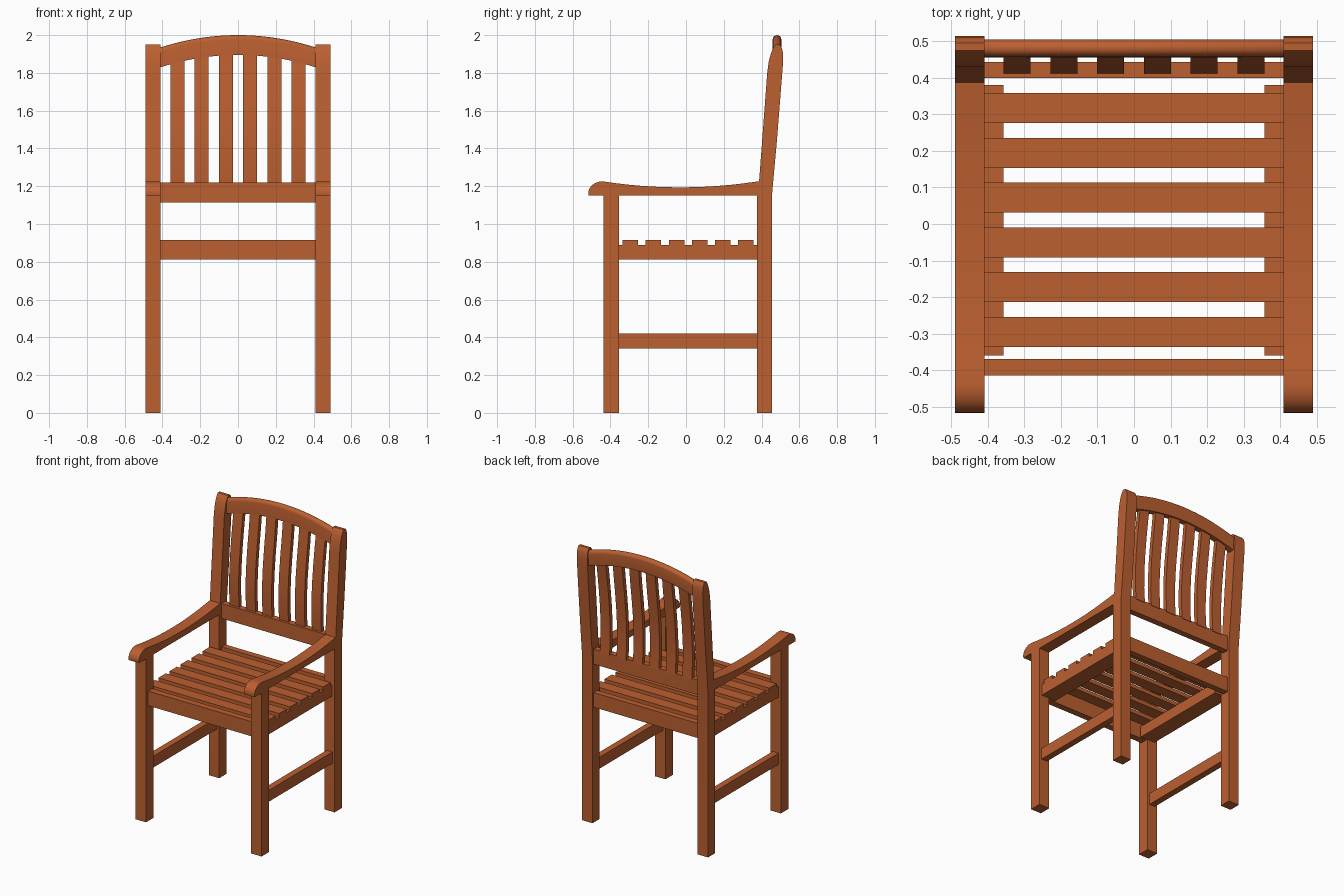
import bpy, bmesh, math

if "Cube" in bpy.data.objects:
    bpy.data.objects.remove(bpy.data.objects["Cube"])

wood = bpy.data.materials.new("wood")
wood.diffuse_color = (0.50, 0.115, 0.03, 1)
wood.use_nodes = True
wood.node_tree.nodes["Principled BSDF"].inputs["Base Color"].default_value = wood.diffuse_color


def finish(name, bm, smooth=False):
    bmesh.ops.recalc_face_normals(bm, faces=bm.faces)
    me = bpy.data.meshes.new(name)
    bm.to_mesh(me)
    bm.free()
    ob = bpy.data.objects.new(name, me)
    bpy.context.collection.objects.link(ob)
    me.materials.append(wood)
    if smooth:
        bpy.ops.object.select_all(action='DESELECT')
        ob.select_set(True)
        bpy.context.view_layer.objects.active = ob
        bpy.ops.object.shade_smooth_by_angle(angle=math.radians(30))
    return ob


def box(name, x, y, z):
    bm = bmesh.new()
    bmesh.ops.create_cube(bm, size=1)
    for v in bm.verts:
        v.co = [a[0] + (c + 0.5) * (a[1] - a[0]) for a, c in zip((x, y, z), v.co)]
    return finish(name, bm)


def loft(name, rings, smooth=True):
    """Skin a row of equal-sized sections and cap both ends."""
    bm = bmesh.new()
    rows = [[bm.verts.new(p) for p in r] for r in rings]
    n = len(rows[0])
    for a, b in zip(rows, rows[1:]):
        for i in range(n):
            j = (i + 1) % n
            bm.faces.new((a[i], a[j], b[j], b[i]))
    bm.faces.new(rows[0])
    bm.faces.new(rows[-1])
    return finish(name, bm, smooth)


def side_profile(name, pts, x0, x1):
    return loft(name, [[(x, y, z) for y, z in pts] for x in (x0, x1)])


def span(a, b):
    return (min(a, b), max(a, b))


# Side profiles (y, z)
post = [(0.375, 0), (0.455, 0), (0.455, 1.15), (0.482, 1.45), (0.512, 1.83),
        (0.514, 1.88), (0.512, 1.915), (0.505, 1.937), (0.495, 1.95), (0.475, 1.95),
        (0.463, 1.935), (0.45, 1.905), (0.438, 1.86), (0.43, 1.80), (0.385, 1.20), (0.375, 1.15)]
arm = [(0.39, 1.15), (0.39, 1.226)]
for i in range(13):
    y = 0.37 - 0.81 * i / 12
    arm.append((y, 1.194 + 0.030 * ((y + 0.03) / 0.40) ** 2))
for i in range(1, 9):
    a = math.pi / 2 * i / 8
    arm.append((-0.445 - 0.072 * math.sin(a), 1.163 + 0.062 * math.cos(a)))
arm += [(-0.515, 1.15)]

for s, side in ((-1, "left"), (1, "right")):
    leg = span(s * 0.409, s * 0.49)
    side_profile(side + "_back_post", post, *leg)
    box(side + "_front_leg", leg, (-0.438, -0.355), (0, 1.15))
    side_profile(side + "_armrest", arm, *leg)
    box(side + "_seat_rail", span(s * 0.357, s * 0.47), (-0.36, 0.38), (0.812, 0.89))
    box(side + "_stretcher", span(s * 0.427, s * 0.472), (-0.36, 0.38), (0.34, 0.42))

# Cross rails
box("front_seat_rail", (-0.41, 0.41), (-0.415, -0.37), (0.812, 0.915))
box("rear_seat_rail", (-0.41, 0.41), (0.40, 0.443), (0.812, 0.915))
box("lower_back_rail", (-0.41, 0.41), (0.40, 0.443), (1.115, 1.22))

# Seat slats
for i in range(6):
    y = -0.295 + i * 0.1224
    box(f"seat_slat_{i + 1}", (-0.47, 0.47), (y - 0.041, y + 0.041), (0.888, 0.915))

# Arched top rail with a rounded upper edge
rings = []
for i in range(25):
    x = -0.41 + 0.82 * i / 24
    z = 2.0 - 0.065 * (x / 0.41) ** 2
    ring = [(x, 0.456, z - 0.105), (x, 0.498, z - 0.105)]
    for k in range(9):
        a = math.pi * k / 8
        ring.append((x, 0.482 + 0.023 * math.cos(a), z - 0.023 + 0.023 * math.sin(a)))
    rings.append(ring)
loft("top_rail", rings)

# Curved back slats
curve = [(0.418, 1.21), (0.411, 1.32), (0.412, 1.43), (0.420, 1.55),
         (0.433, 1.67), (0.449, 1.79), (0.460, 1.86)]
for i in range(6):
    x = (i - 2.5) * 0.128
    a, b = x - 0.037, x + 0.037
    top = 1.91 - 0.065 * (x / 0.41) ** 2
    path = curve[:-1] + [(0.461, top)]
    loft(f"back_slat_{i + 1}", [[(a, y, z), (b, y, z), (b, y + 0.028, z), (a, y + 0.028, z)]
                                for y, z in path])
